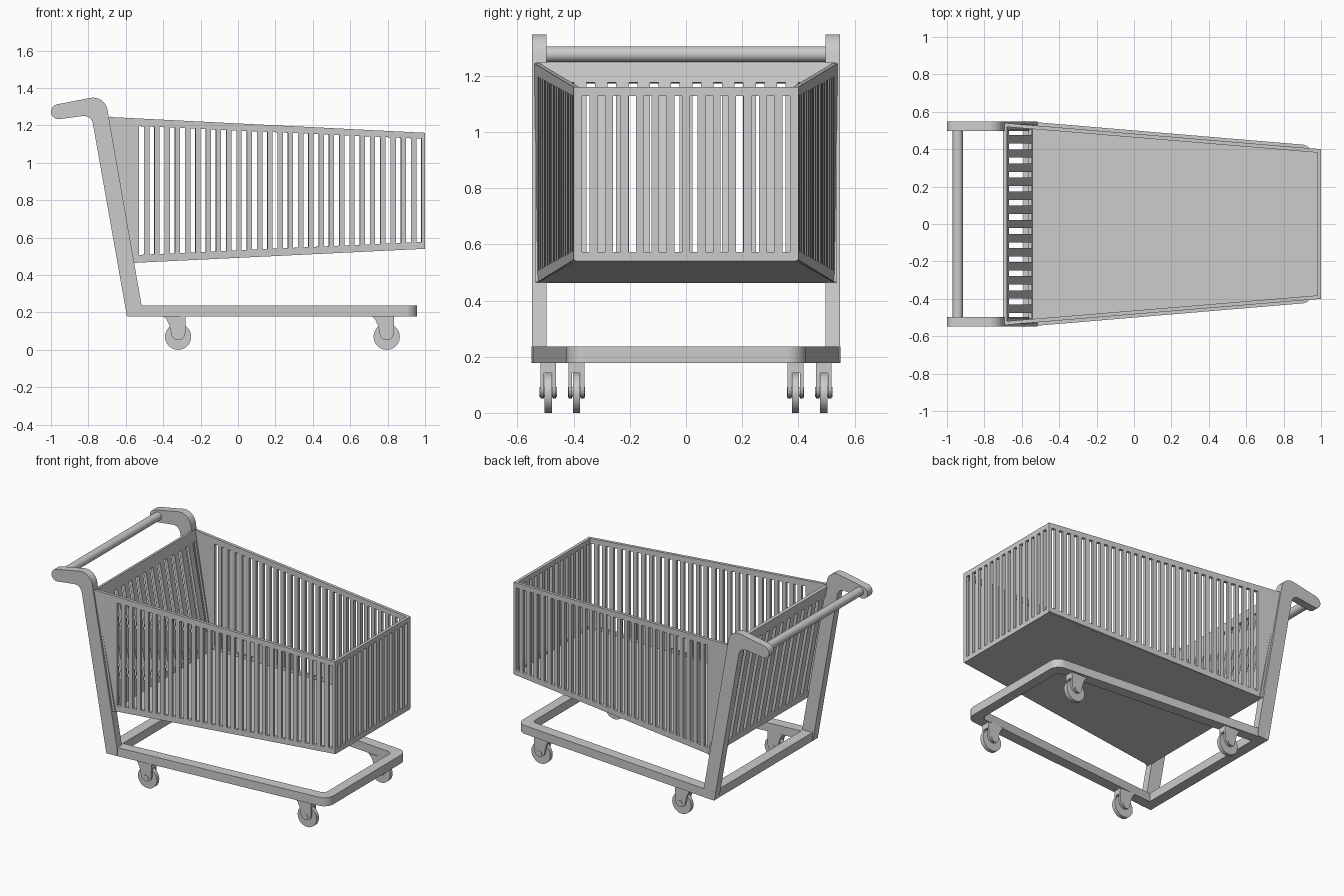
import bpy
from math import sin, cos, radians, pi

if "Cube" in bpy.data.objects:
    bpy.data.objects.remove(bpy.data.objects["Cube"])


def slab(name, verts, faces, thick):
    # flat sheet thickened evenly about its own plane
    me = bpy.data.meshes.new(name)
    me.from_pydata(verts, [], faces)
    ob = bpy.data.objects.new(name, me)
    bpy.context.collection.objects.link(ob)
    mod = ob.modifiers.new("thickness", 'SOLIDIFY')
    mod.thickness = thick
    mod.offset = 0
    return ob


def plate(name, profile, y, thick):
    # x-z outline standing at a given y
    return slab(name, [(x, y, z) for x, z in profile], [range(len(profile))], thick)


def arc(cx, cz, r, a0, a1, n=12):
    angles = [radians(a0 + (a1 - a0) * i / n) for i in range(n + 1)]
    return [(cx + r * cos(a), cz + r * sin(a)) for a in angles]


def rod(name, loc, r, depth, sides=32):
    bpy.ops.mesh.primitive_cylinder_add(vertices=sides, radius=r, depth=depth,
                                        location=loc, rotation=(pi / 2, 0, 0))
    ob = bpy.context.object
    ob.name = name
    bpy.ops.object.shade_smooth_by_angle()
    return ob


def slotted_panel(name, bottom, top, low, high, thick):
    # columns of points; every second column between margins is an open slot
    verts = []
    for b, t in zip(bottom, top):
        for f in (0, low, high, 1):
            verts.append(tuple(p + (q - p) * f for p, q in zip(b, t)))
    faces = []
    for c in range(len(bottom) - 1):
        for r in range(3):
            if r == 1 and c % 2 == 1:
                continue
            i = c * 4 + r
            faces.append((i, i + 4, i + 5, i + 1))
    return slab(name, verts, faces, thick)


def slot_edges(start, end, slots, slot_width):
    pitch = (end - start - slot_width) / (slots - 1)
    out = []
    for i in range(slots):
        out += [start + i * pitch, start + i * pitch + slot_width]
    return out


# basket sides
def side_y(x):
    return 0.53 - (x + 0.69) * 0.14 / 1.69


def low_z(x):
    return 0.465 + (x + 0.56) * 0.08 / 1.56


def top_z(x):
    return 1.245 - (x + 0.70) * 0.085 / 1.70


xs = slot_edges(-0.53, 0.98, 28, 0.0275) + [1.0]
for s, label in ((-1, "front"), (1, "back")):
    slotted_panel("basket_side_" + label,
                  [(x, s * side_y(x), low_z(x)) for x in [-0.56] + xs],
                  [(x, s * side_y(x), top_z(x)) for x in [-0.70] + xs],
                  0.053, 0.947, 0.02)

# basket nose panel
ys = [-0.395] + slot_edges(-0.37, 0.37, 14, 0.027) + [0.395]
slotted_panel("basket_nose", [(0.99, y, 0.54) for y in ys],
              [(0.99, y, 1.16) for y in ys], 0.052, 0.948, 0.02)

# basket rear panel, leaning back
ys = [-0.535] + slot_edges(-0.505, 0.505, 14, 0.03) + [0.535]
slotted_panel("basket_rear", [(-0.548, y, 0.465) for y in ys],
              [(-0.69, y, 1.245) for y in ys], 0.055, 0.91, 0.02)

# basket floor
slab("basket_floor", [(-0.55, -0.525, 0.475), (1, -0.395, 0.55),
                      (1, 0.395, 0.55), (-0.55, 0.525, 0.475)], [(0, 1, 2, 3)], 0.02)

# upright legs with curved handle arms
leg = (arc(-0.96, 1.273, 0.04, 280, 100) + arc(-0.775, 1.27, 0.078, 100, 10)
       + [(-0.515, 0.235), (-0.515, 0.18), (-0.594, 0.18)]
       + arc(-0.825, 1.2, 0.05, 10, 100))
for s, label in ((-1, "front"), (1, "back")):
    plate("leg_" + label, leg, s * 0.522, 0.052)
rod("handle_bar", (-0.942, 0, 1.277), 0.028, 1.02)

# base frame ring with rounded nose corners
outer = [(-0.592, -0.55)] + arc(0.893, -0.36, 0.065, -85, 0, 10)
inner = [(-0.522, -0.475)] + arc(0.86, -0.325, 0.032, -85, 0, 10)
outer += [(x, -y) for x, y in reversed(outer)]
inner += [(x, -y) for x, y in reversed(inner)]
n = len(outer)
slab("base_frame", [(x, y, 0.207) for x, y in outer + inner],
     [(i, (i + 1) % n, n + (i + 1) % n, n + i) for i in range(n)], 0.057)

# castors
for x, y in ((-0.32, 0.49), (0.795, 0.39)):
    for s in (-1, 1):
        yy = s * y
        rod("wheel", (x, yy, 0.07), 0.07, 0.026, 40)
        rod("axle", (x, yy, 0.075), 0.018, 0.062, 20)
        cheek = [(-0.08, 0.18), (0.04, 0.18)] + arc(0, 0.09, 0.038, 0, -180) + [(-0.047, 0.13), (-0.06, 0.16)]
        for d in (-0.0215, 0.0215):
            plate("castor_fork", [(x + a, z) for a, z in cheek], yy + d, 0.013)
        crown = [(-0.08, 0.18), (0.04, 0.18), (0.04, 0.142), (-0.052, 0.142), (-0.06, 0.16)]
        plate("castor_crown", [(x + a, z) for a, z in crown], yy, 0.055)
